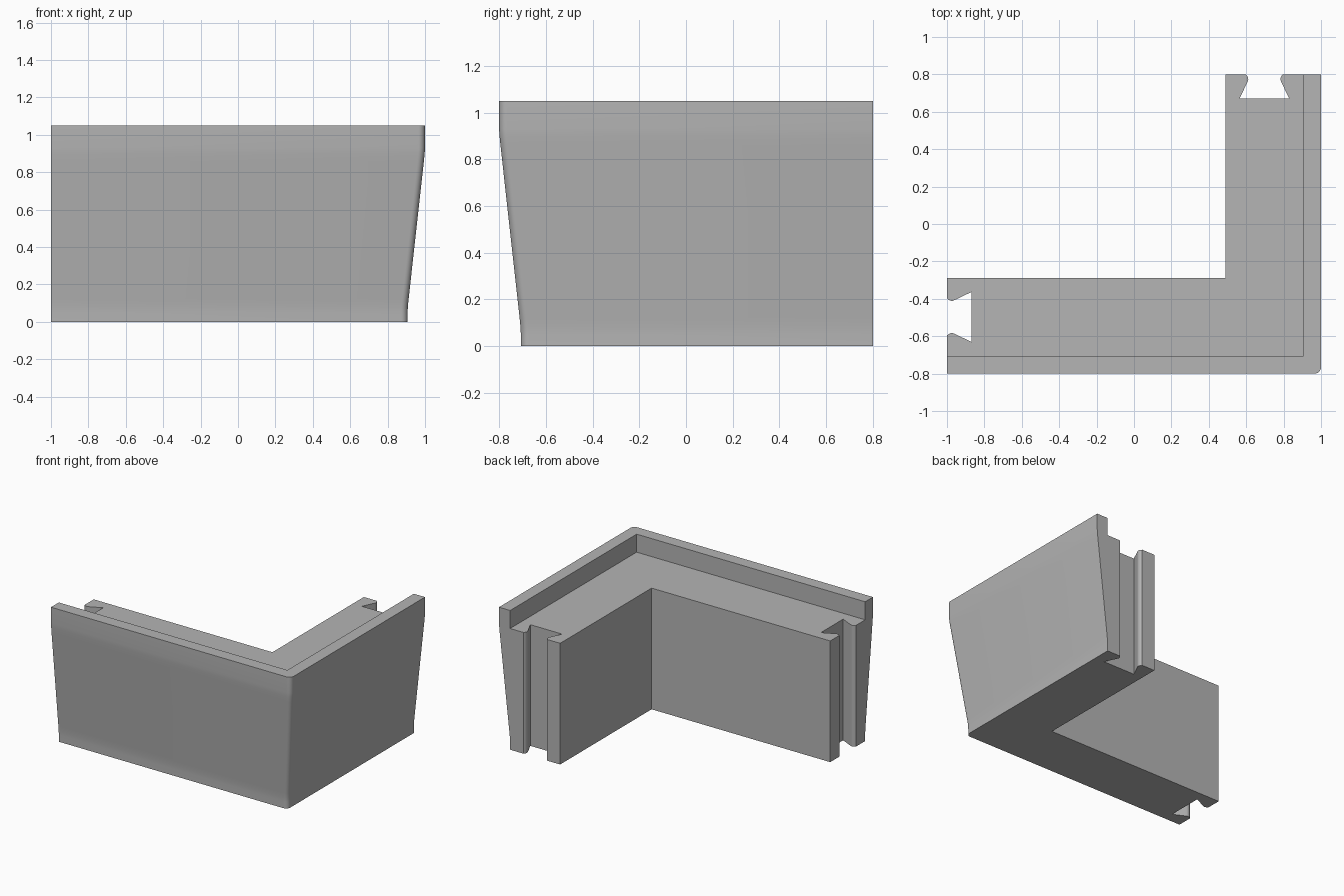
import bpy
import bmesh
import math
from mathutils import Vector

if "Cube" in bpy.data.objects:
    bpy.data.objects.remove(bpy.data.objects["Cube"])

HEIGHT, LEDGE = 1.05, 0.914
CORNER = Vector((1.0, -0.8))
LIP, THICK, RADIUS = 0.093, 0.51, 0.035
SLOT_CENTRE = 0.303

grey = bpy.data.materials.new("grey")
grey.use_nodes = True
colour = (0.46, 0.46, 0.46, 1)
grey.diffuse_color = colour
grey.node_tree.nodes["Principled BSDF"].inputs["Base Color"].default_value = colour


def loft(name, rings):
    """Solid skinned through stacked rings of equal point count."""
    bm = bmesh.new()
    loops = [[bm.verts.new((x, y, z)) for x, y in pts] for pts, z in rings]
    bm.faces.new(loops[0][::-1])
    bm.faces.new(loops[-1])
    n = len(loops[0])
    for low, high in zip(loops, loops[1:]):
        for i in range(n):
            j = (i + 1) % n
            bm.faces.new((low[i], low[j], high[j], high[i]))
    bmesh.ops.recalc_face_normals(bm, faces=bm.faces)
    mesh = bpy.data.meshes.new(name)
    bm.to_mesh(mesh)
    bm.free()
    mesh.materials.append(grey)
    obj = bpy.data.objects.new(name, mesh)
    bpy.context.collection.objects.link(obj)
    return obj


def outline(inset):
    """L-shaped plan with a rounded outer corner, outer walls moved in."""
    cx, cy = CORNER.x - inset, CORNER.y + inset
    arc = []
    for k in range(7):
        a = -math.pi / 2 + k * math.pi / 12
        arc.append((cx - RADIUS + RADIUS * math.cos(a), cy + RADIUS + RADIUS * math.sin(a)))
    ix, iy = CORNER.x - THICK, CORNER.y + THICK
    return [(-1, cy)] + arc + [(cx, 0.8), (ix, 0.8), (ix, iy), (-1, iy)]


# L-shaped block with sloping outer walls and softened bends
slope = [(0, LIP), (0.05, LIP), (0.08, 0.092), (0.12, 0.088),
         (0.86, 0.006), (0.9, 0.002), (0.93, 0), (HEIGHT, 0)]
block = loft("corner_block", [(outline(s), z) for z, s in slope])

# Ledge cutter leaves the raised outer lip
lx, ly = CORNER.x - LIP, CORNER.y + LIP
ledge = [(-1.2, ly), (lx, ly), (lx, 1), (-1.2, 1)]
cutters = [loft("ledge_cutter", [(ledge, LEDGE), (ledge, 1.3)])]

# Dovetail slot cutters: depth from the end and half width
half = [(-0.1, 0.099), (0, 0.099), (0.008, 0.092), (0.018, 0.087),
        (0.03, 0.086), (0.04, 0.09), (0.13, 0.133)]
slot = [(d, w) for d, w in half] + [(d, -w) for d, w in reversed(half)]
back = [(CORNER.x - SLOT_CENTRE + w, 0.8 - d) for d, w in slot]
left = [(-1 + d, CORNER.y + SLOT_CENTRE + w) for d, w in slot]
for name, pts in (("back_slot_cutter", back), ("left_slot_cutter", left)):
    cutters.append(loft(name, [(pts, -0.2), (pts, 1.3)]))

bpy.ops.object.select_all(action="DESELECT")
bpy.context.view_layer.objects.active = block
block.select_set(True)
for cutter in cutters:
    cutter.hide_render = True
    mod = block.modifiers.new("cut", "BOOLEAN")
    mod.operation = "DIFFERENCE"
    mod.solver = "EXACT"
    mod.object = cutter
    bpy.ops.object.modifier_apply(modifier=mod.name)
for cutter in cutters:
    bpy.data.objects.remove(cutter)

bpy.ops.object.shade_smooth_by_angle(angle=math.radians(35))
